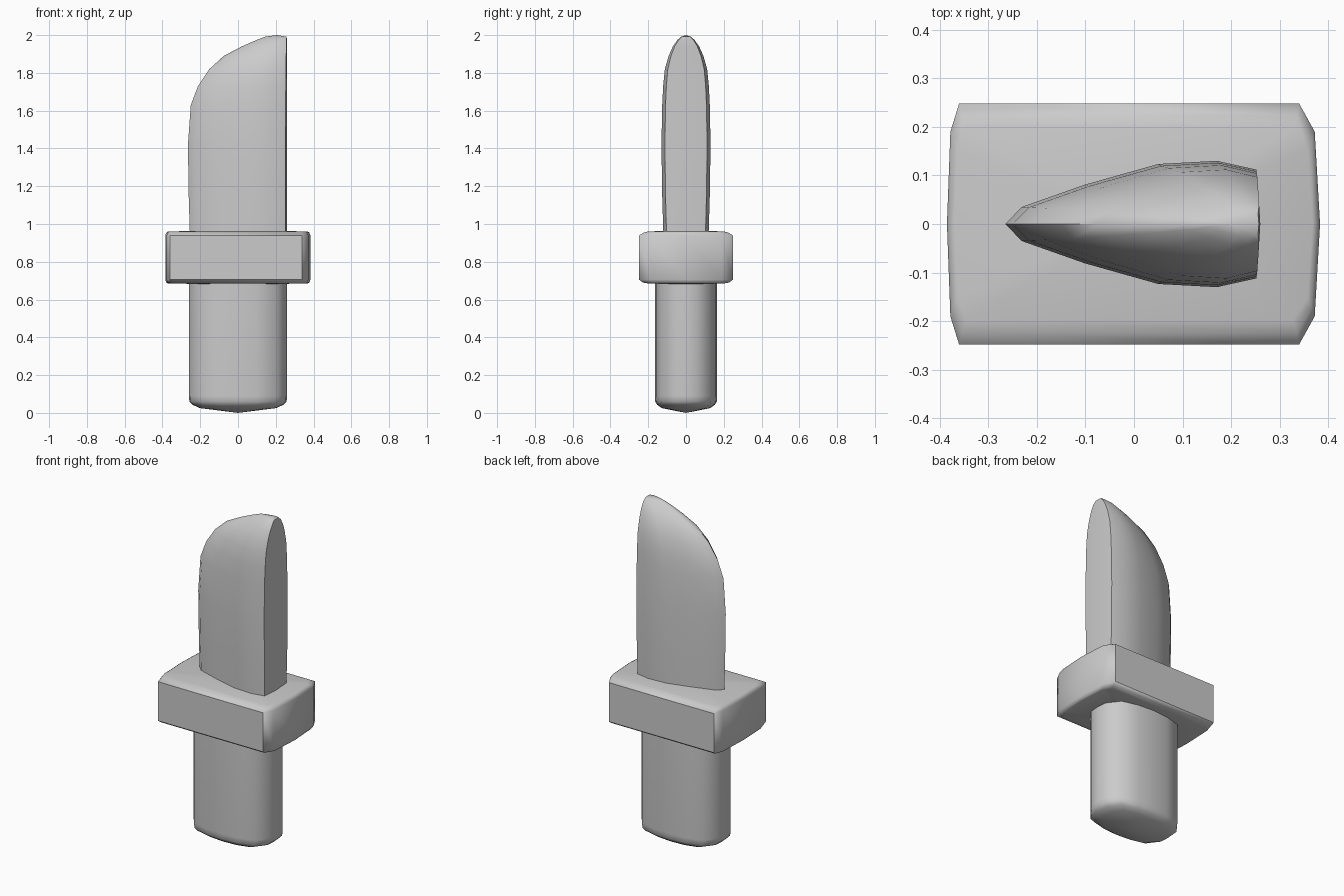
import bpy, bmesh, math

if "Cube" in bpy.data.objects:
    bpy.data.objects.remove(bpy.data.objects["Cube"])


def mirror_y(half):
    """Close a half outline (y >= 0, ends may sit on y = 0) by mirroring it."""
    return half + [(x, -y) for x, y in reversed(half) if y > 0]


def loft(name, rings, cap_start=False, cap_end=False, angle=50):
    """Skin a stack of equal-length 3D rings and smooth it."""
    bm = bmesh.new()
    loops = [[bm.verts.new(p) for p in ring] for ring in rings]
    n = len(loops[0])
    for a, b in zip(loops, loops[1:]):
        for i in range(n):
            j = (i + 1) % n
            bm.faces.new((a[i], a[j], b[j], b[i]))
    # caps are fans around a centre point
    for use, loop in ((cap_start, loops[0][::-1]), (cap_end, loops[-1])):
        if use is not False:
            cx = sum(v.co.x for v in loop) / n
            c = bm.verts.new((cx, 0, use))
            for i in range(n):
                bm.faces.new((loop[i], loop[(i + 1) % n], c))
    # outlines run clockwise seen from above, so flip outward
    bmesh.ops.reverse_faces(bm, faces=bm.faces[:])
    mesh = bpy.data.meshes.new(name)
    bm.to_mesh(mesh)
    bm.free()
    ob = bpy.data.objects.new(name, mesh)
    bpy.context.collection.objects.link(ob)
    bpy.ops.object.select_all(action='DESELECT')
    ob.select_set(True)
    bpy.context.view_layer.objects.active = ob
    bpy.ops.object.shade_smooth_by_angle(angle=math.radians(angle))
    return ob


# Handle: rounded section, bevelled foot with a shallow point
handle_half = [(-0.26, 0), (-0.255, 0.06), (-0.2, 0.133), (-0.1, 0.158), (0, 0.165),
               (0.1, 0.158), (0.2, 0.133), (0.255, 0.06), (0.26, 0)]
handle_plan = mirror_y(handle_half)
handle_levels = [(0.025, 0.77), (0.042, 0.92), (0.06, 0.99), (0.09, 1), (0.69, 1)]
loft("handle", [[(x * s, y * s, z) for x, y in handle_plan] for z, s in handle_levels],
     cap_start=0.0)

# Guard: block with slightly bowed ends and softened rims
guard_half = [(-0.385, 0), (-0.378, 0.19), (-0.36, 0.248), (0.34, 0.248),
              (0.372, 0.19), (0.383, 0)]
guard_plan = mirror_y(guard_half)
guard_levels = [(0.685, 0.96, 0.80), (0.69, 0.985, 0.92), (0.705, 1, 1),
                (0.94, 1, 1), (0.955, 0.985, 0.9), (0.961, 0.96, 0.8)]
loft("guard", [[(x * sx, y * sy, z) for x, y in guard_plan] for z, sx, sy in guard_levels],
     cap_start=0.68, cap_end=0.965)

# Blade: wedge section (0 = cutting edge, 1 = spine) swept up a curved profile
wedge_half = [(0, 0), (0.065, 0.27), (0.31, 0.62), (0.6, 0.95), (0.83, 1),
              (0.985, 0.86), (1, 0)]
wedge = mirror_y(wedge_half)
# height, cutting edge x, spine x, half thickness
blade_levels = [(0.95, -0.255, 0.258, 0.12), (1.15, -0.261, 0.26, 0.126),
                (1.42, -0.265, 0.26, 0.13), (1.63, -0.25, 0.26, 0.126),
                (1.73, -0.212, 0.26, 0.121), (1.82, -0.152, 0.26, 0.112),
                (1.89, -0.075, 0.26, 0.092), (1.94, 0.02, 0.26, 0.07),
                (1.975, 0.1, 0.26, 0.045), (1.992, 0.145, 0.257, 0.025)]
loft("blade", [[(l + (r - l) * u, y * t, z) for u, y in wedge]
               for z, l, r, t in blade_levels], cap_end=2.0)
